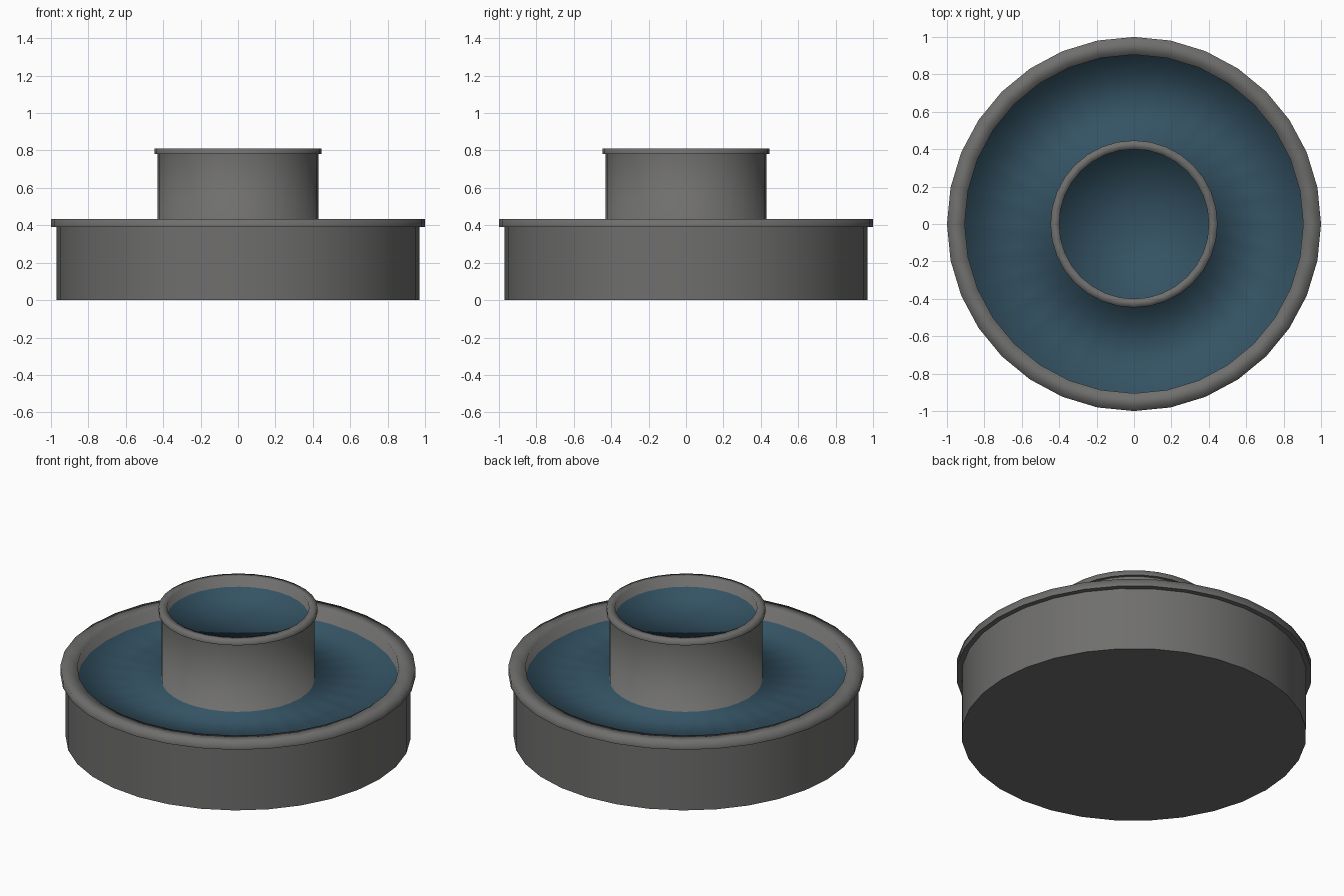
import bpy, bmesh, math

if "Cube" in bpy.data.objects:
    bpy.data.objects.remove(bpy.data.objects["Cube"])

SIDES = 32

# Closed outline from the base up to the top pool: (radius, z)
PROFILE = [
    (0.97, 0.0), (0.97, 0.39),                    # lower basin wall
    (1.0, 0.39), (1.0, 0.435), (0.905, 0.435),    # lower rim
    (0.905, 0.36), (0.43, 0.36),                  # lower water
    (0.43, 0.78), (0.447, 0.78),                  # upper basin wall
    (0.447, 0.81), (0.40, 0.81),                  # upper rim
    (0.40, 0.75),                                 # upper water edge
]
LOWER_WATER = 5           # profile segment that is water
SHARP_RINGS = (0, 1, 2, 7, 8)   # base edge and undersides of the rims

mesh = bpy.data.meshes.new("fountain")
for label, color in (("stone", (0.16, 0.158, 0.155, 1)),
                     ("water", (0.034, 0.085, 0.125, 1))):
    mat = bpy.data.materials.new(label)
    mat.diffuse_color = color
    mat.use_nodes = True
    mat.node_tree.nodes["Principled BSDF"].inputs["Base Color"].default_value = mat.diffuse_color
    mesh.materials.append(mat)

# Revolve the outline
bm = bmesh.new()
rings = []
for r, z in PROFILE:
    rings.append([bm.verts.new((r * math.cos(i * math.tau / SIDES),
                                r * math.sin(i * math.tau / SIDES), z))
                  for i in range(SIDES)])
for k, (a, b) in enumerate(zip(rings, rings[1:])):
    for i in range(SIDES):
        j = (i + 1) % SIDES
        face = bm.faces.new((a[i], a[j], b[j], b[i]))
        face.material_index = int(k == LOWER_WATER)

# Flat underside
bm.faces.new(rings[0][::-1])

# Upper water as a fan
centre = bm.verts.new((0, 0, PROFILE[-1][1]))
for i in range(SIDES):
    face = bm.faces.new((rings[-1][i], rings[-1][(i + 1) % SIDES], centre))
    face.material_index = 1

# Soft shading that rounds the rims, with crisp base and undersides
for face in bm.faces:
    face.smooth = True
for k in SHARP_RINGS:
    for i in range(SIDES):
        bm.edges.get((rings[k][i], rings[k][(i + 1) % SIDES])).smooth = False
bmesh.ops.recalc_face_normals(bm, faces=bm.faces)
bm.to_mesh(mesh)
bm.free()

fountain = bpy.data.objects.new("fountain", mesh)
bpy.context.collection.objects.link(fountain)
